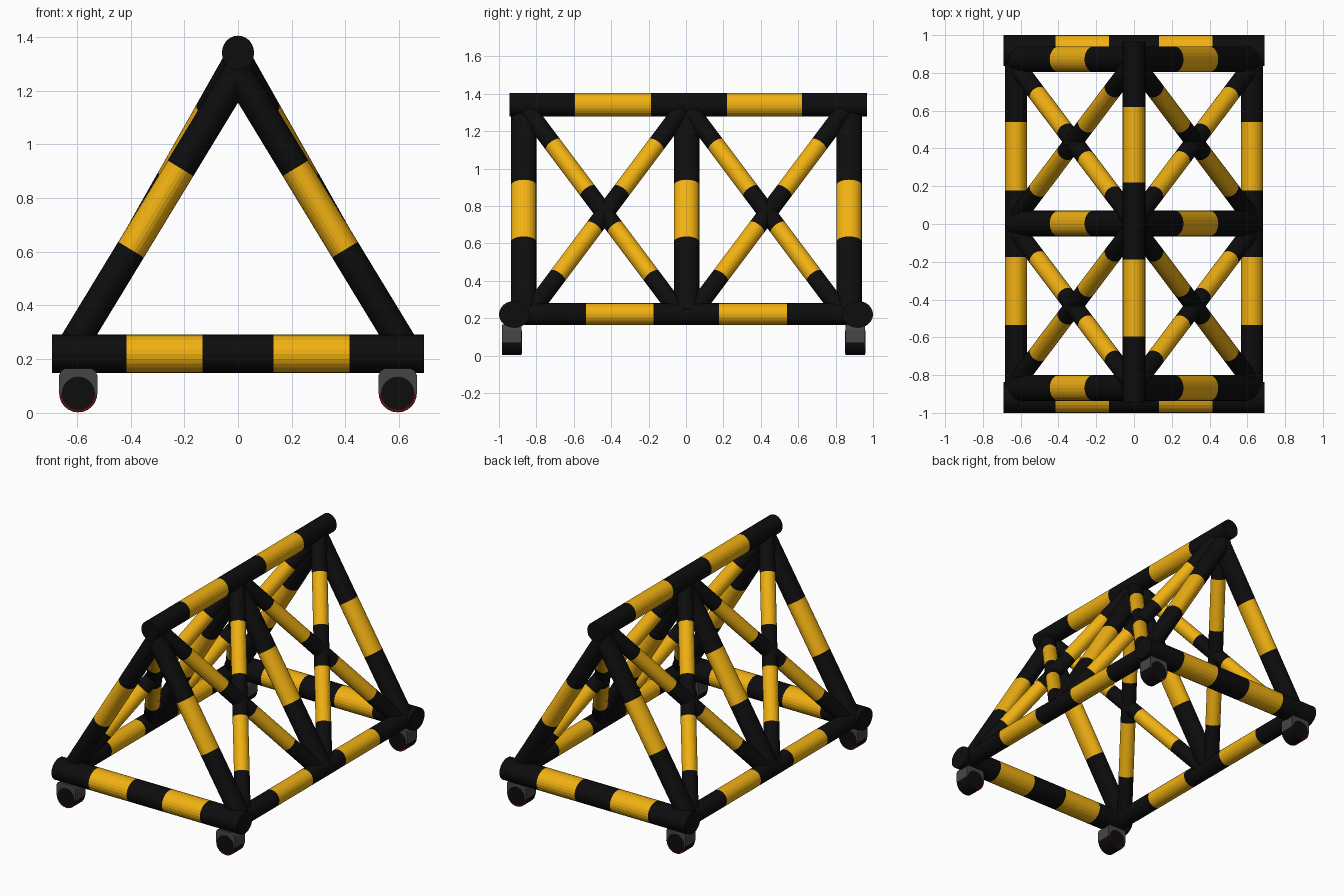
import bpy, bmesh
from math import sin, cos, pi
from mathutils import Vector

if "Cube" in bpy.data.objects:
    bpy.data.objects.remove(bpy.data.objects["Cube"])

SIDES = 24


def material(name, rgb):
    m = bpy.data.materials.new(name)
    m.diffuse_color = (*rgb, 1)
    m.use_nodes = True
    m.node_tree.nodes["Principled BSDF"].inputs["Base Color"].default_value = m.diffuse_color
    return m


BLACK = material("black_paint", (0.004, 0.004, 0.004))
YELLOW = material("yellow_paint", (0.88, 0.44, 0.006))
RED = material("red_rim", (0.12, 0.004, 0.006))
GREY = material("grey_housing", (0.06, 0.06, 0.06))


def finish(name, bm, mats):
    bmesh.ops.recalc_face_normals(bm, faces=bm.faces)
    me = bpy.data.meshes.new(name)
    bm.to_mesh(me)
    bm.free()
    for m in mats:
        me.materials.append(m)
    ob = bpy.data.objects.new(name, me)
    bpy.context.collection.objects.link(ob)
    return ob


def tube(name, a, b, side, r_side, r_other, cuts=(), mats=(BLACK, YELLOW)):
    """Capped oval tube from a to b; the paint alternates at each cut fraction."""
    a, b = Vector(a), Vector(b)
    d = (b - a).normalized()
    u = Vector(side)
    u = (u - d * u.dot(d)).normalized()
    v = d.cross(u)
    bm = bmesh.new()
    rings = []
    for t in (0, *cuts, 1):
        c = a.lerp(b, t)
        rings.append([bm.verts.new(c + u * r_side * cos(2 * pi * i / SIDES)
                                   + v * r_other * sin(2 * pi * i / SIDES))
                      for i in range(SIDES)])
    for k, (p, q) in enumerate(zip(rings, rings[1:])):
        for i in range(SIDES):
            j = (i + 1) % SIDES
            bm.faces.new((p[i], p[j], q[j], q[i])).material_index = k % 2
    bm.faces.new(rings[0])
    bm.faces.new(rings[-1])
    return finish(name, bm, mats)


# Ridge tube along the top
tube("ridge_tube", (0, -0.944, 1.341), (0, 0.967, 1.341), (1, 0, 0), 0.06, 0.064,
     (0.183, 0.396, 0.609, 0.818))

# Wide tubes across the front and back
for label, y in (("front", -0.918), ("back", 0.918)):
    tube(label + "_cross_tube", (-0.692, y, 0.22), (0.692, y, 0.22), (0, 1, 0),
         0.082, 0.072, (0.2, 0.405, 0.595, 0.8))

FOOT, TOP = 0.22, 1.30
for label, s in (("left", -1), ("right", 1)):
    # Long bottom rail
    tube(label + "_bottom_rail", (s * 0.625, -0.93, 0.222), (s * 0.625, 0.93, 0.222),
         (1, 0, 0), 0.058, 0.058, (0.213, 0.406, 0.595, 0.79))

    # Three sloping legs
    for n, y in (("front", -0.868), ("middle", 0.003), ("back", 0.872)):
        tube(f"{label}_{n}_leg", (s * 0.634, y, FOOT), (s * -0.01, y, 1.28),
             (0, 1, 0), 0.068, 0.056, (0.366, 0.652))

    # Crossed braces filling the two bays
    for n, y0, y1 in (("front", -0.84, -0.03), ("back", 0.03, 0.84)):
        for way, ya, yb in (("rising", y0, y1), ("falling", y1, y0)):
            tube(f"{label}_{n}_{way}_brace", (s * 0.625, ya, FOOT), (s * 0.014, yb, TOP),
                 (0, 0, 1), 0.048, 0.048, (0.19, 0.43, 0.61, 0.84))

    # Casters: tread, red rim, hub and arched housing
    for n, y in (("front", -0.931), ("back", 0.905)):
        x, z = s * 0.595, 0.073
        for part, r, w, m in (("tread", 0.071, 0.049, BLACK), ("rim", 0.069, 0.052, RED),
                              ("hub", 0.062, 0.054, BLACK)):
            tube(f"{label}_{n}_wheel_{part}", (x, y - w, z), (x, y + w, z),
                 (1, 0, 0), r, r, mats=(m,))
        half = [(0.072, 0.07), (0.071, 0.14), (0.064, 0.156), (0.05, 0.165)]
        profile = half + [(-px, pz) for px, pz in reversed(half)]
        bm = bmesh.new()
        f = bm.faces.new([bm.verts.new((x + px, y - 0.0525, pz)) for px, pz in profile])
        ext = bmesh.ops.extrude_face_region(bm, geom=[f])["geom"]
        bmesh.ops.translate(bm, vec=(0, 0.105, 0),
                            verts=[e for e in ext if isinstance(e, bmesh.types.BMVert)])
        finish(f"{label}_{n}_wheel_housing", bm, (GREY,))
